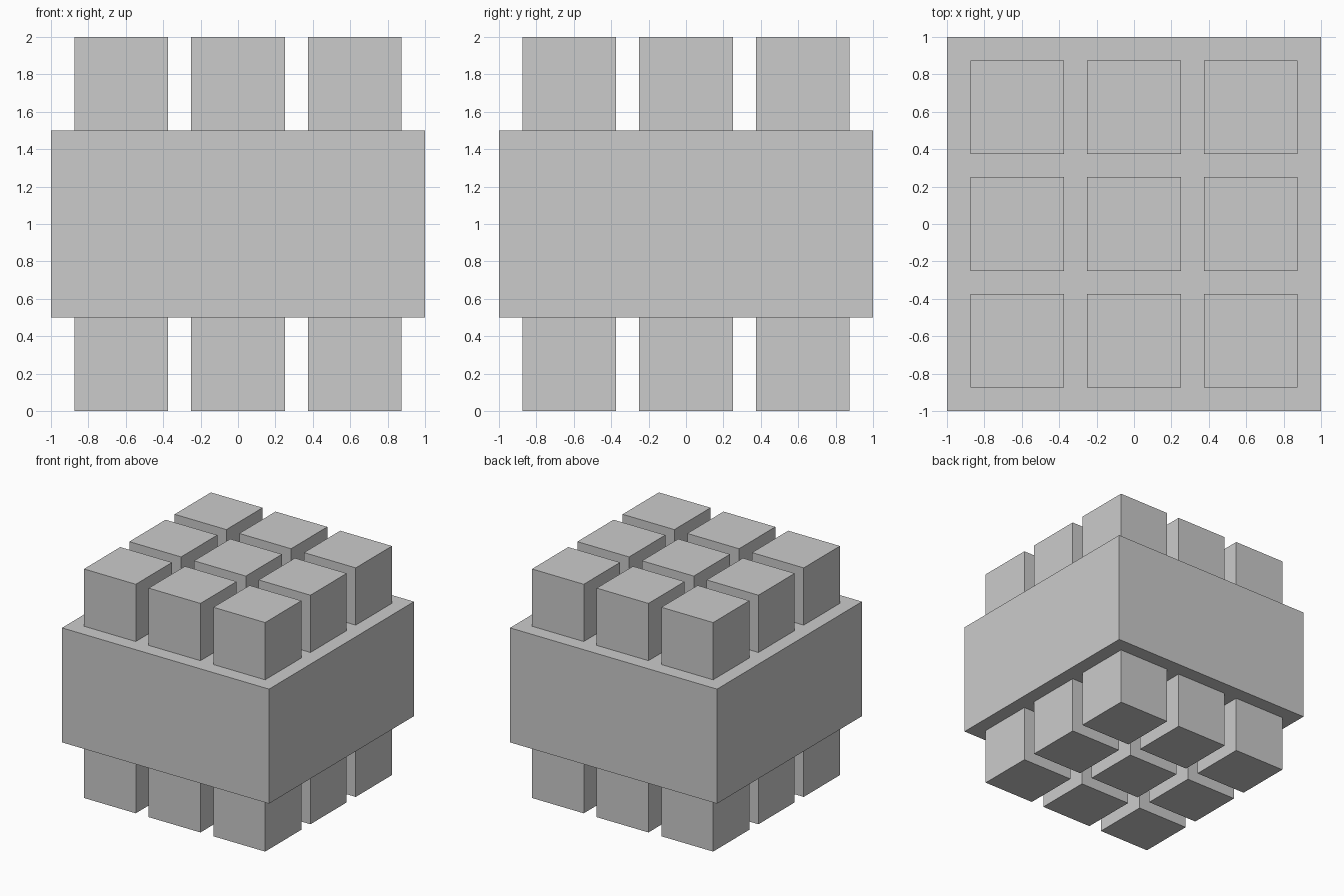
import bpy

if "Cube" in bpy.data.objects:
    bpy.data.objects.remove(bpy.data.objects["Cube"])


def add_box(name, center, size):
    """Add a box with its dimensions baked into the mesh."""
    bpy.ops.mesh.primitive_cube_add(size=1, location=center)
    box = bpy.context.object
    box.name = name
    box.scale = size
    bpy.ops.object.transform_apply(location=False, rotation=False, scale=True)
    return box


PITCH = 0.625  # spacing between block centres
BLOCK = 0.5    # block edge length

# Central slab
add_box("central_slab", (0, 0, 1), (2, 2, 1))

# 3 x 3 grids of cubes below and above the slab
for label, z in (("bottom", 0.25), ("top", 1.75)):
    for row in range(3):
        for col in range(3):
            add_box(f"{label}_block_{row + 1}_{col + 1}",
                    ((col - 1) * PITCH, (row - 1) * PITCH, z),
                    (BLOCK, BLOCK, BLOCK))
